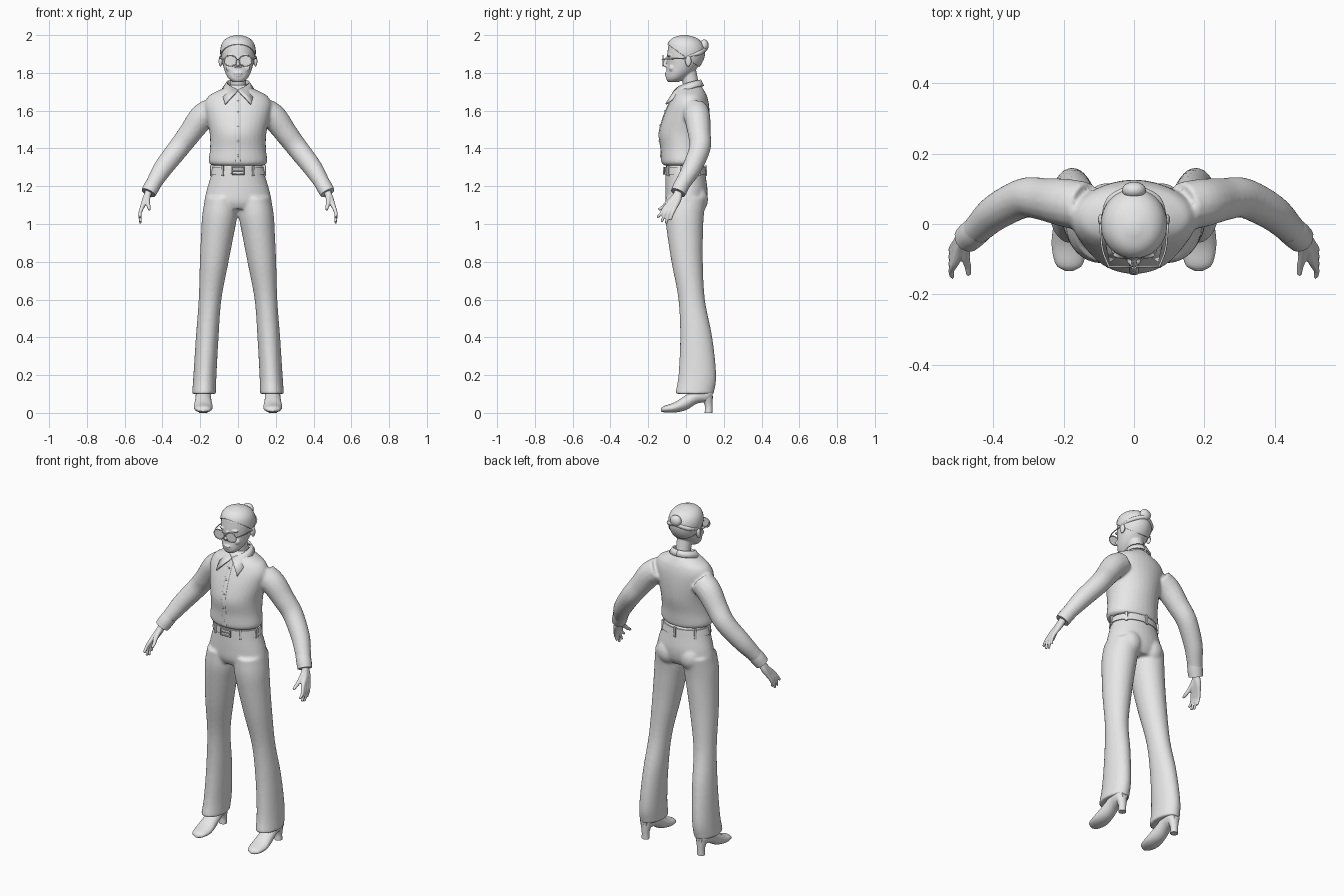
import bpy, bmesh, math
from mathutils import Vector, Matrix

cube = bpy.data.objects.get("Cube")
if cube:
    bpy.data.objects.remove(cube, do_unlink=True)

# One plain clay colour for the whole figure
clay = bpy.data.materials.new("clay_grey")
clay.use_nodes = True
clay.diffuse_color = (.8, .8, .8, 1)
for node in clay.node_tree.nodes:
    if node.type == 'BSDF_PRINCIPLED':
        node.inputs["Base Color"].default_value = clay.diffuse_color
        node.inputs["Roughness"].default_value = .7


def spline(rows, steps=5):
    """Smoothly interpolate rows of numbers."""
    rows = [Vector(r) for r in rows]
    padded = [rows[0] * 2 - rows[1]] + rows + [rows[-1] * 2 - rows[-2]]
    result = []
    for a, b, c, d in zip(padded, padded[1:], padded[2:], padded[3:]):
        for i in range(steps):
            t = i / steps
            result.append(b + (c - a) * (t / 2) + (a * 2 - b * 5 + c * 4 - d) * (t * t / 2)
                          + (b * 3 - a - c * 3 + d) * (t ** 3 / 2))
    return result + [rows[-1]]


def ellipse(centre, u, v, sides):
    angles = [math.tau * i / sides for i in range(sides)]
    return [centre + u * math.cos(a) + v * math.sin(a) for a in angles]


def skin(bm, rings):
    """Join rings of points into a closed, capped body."""
    loops = [[bm.verts.new(p) for p in ring] for ring in rings]
    for a, b in zip(loops, loops[1:]):
        for i in range(len(a)):
            bm.faces.new((a[i - 1], a[i], b[i], b[i - 1]))
    bm.faces.new(loops[0])
    bm.faces.new(loops[-1])


def stack(bm, rows, sides=32, steps=5):
    """Rows are z, x, y, half width, half depth."""
    skin(bm, [ellipse(Vector((x, y, z)), Vector((w, 0, 0)), Vector((0, d, 0)), sides)
              for z, x, y, w, d in spline(rows, steps)])


def tube(bm, rows, sides=16, steps=5, ref=(0, 1, 0)):
    """Rows are x, y, z, radius."""
    rows = spline(rows, steps)
    rings = []
    for i, row in enumerate(rows):
        tangent = (rows[min(i + 1, len(rows) - 1)] - rows[max(i - 1, 0)]).to_3d().normalized()
        u = tangent.cross(Vector(ref)).normalized()
        rings.append(ellipse(row.to_3d(), u * row[3], tangent.cross(u) * row[3], sides))
    skin(bm, rings)


def ball(bm, centre, size):
    matrix = Matrix.Translation(centre) @ Matrix.Diagonal((*size, 1))
    bmesh.ops.create_uvsphere(bm, u_segments=20, v_segments=12, radius=1, matrix=matrix)


def finish(name, bm, mirror=False, voxel=0, thickness=0):
    bmesh.ops.recalc_face_normals(bm, faces=bm.faces)
    for face in bm.faces:
        face.smooth = True
    for edge in bm.edges:
        edge.smooth = edge.calc_face_angle(0) < .8
    mesh = bpy.data.meshes.new(name)
    bm.to_mesh(mesh)
    bm.free()
    mesh.materials.append(clay)
    obj = bpy.data.objects.new(name, mesh)
    bpy.context.collection.objects.link(obj)
    if mirror:
        obj.modifiers.new("mirror", 'MIRROR').use_mirror_merge = False
    if thickness:
        obj.modifiers.new("thickness", 'SOLIDIFY').thickness = thickness
    if voxel:
        remesh = obj.modifiers.new("merge", 'REMESH')
        remesh.mode, remesh.voxel_size, remesh.use_smooth_shade = 'VOXEL', voxel, True
        soften = obj.modifiers.new("soften", 'SMOOTH')
        soften.factor, soften.iterations = .5, 4
    return obj


# Trousers: pelvis, seat and flared legs merged
bm = bmesh.new()
stack(bm, [(1.315, 0, -.005, .128, .102), (1.25, 0, -.002, .145, .107), (1.18, 0, .002, .166, .112),
           (1.12, 0, 0, .178, .108), (1.08, 0, -.002, .17, .09)])
for side in (-1, 1):
    ball(bm, (side * .075, .055, 1.13), (.065, .062, .075))
    stack(bm, [(z, side * x, y, w, d) for z, x, y, w, d in (
        (1.14, .088, 0, .086, .108), (1.05, .096, -.008, .093, .103), (.95, .108, -.005, .087, .095),
        (.8, .126, .006, .076, .083), (.6, .148, .03, .06, .07), (.4, .163, .054, .06, .085),
        (.2, .175, .06, .061, .1), (.1, .18, .045, .063, .102))])
finish("trousers", bm, voxel=.008)

# Shirt: torso and sleeves merged
torso = [(1.31, 0, -.012, .138, .106), (1.33, 0, -.015, .155, .115), (1.4, 0, -.013, .148, .12),
         (1.48, 0, -.01, .15, .132), (1.56, 0, .002, .167, .124), (1.63, 0, .014, .178, .108),
         (1.675, 0, .02, .158, .092), (1.7, 0, .02, .118, .08), (1.72, 0, .02, .075, .068),
         (1.735, 0, .02, .055, .055)]
bm = bmesh.new()
stack(bm, torso)
for side in (-1, 1):
    tube(bm, [(side * x, y, z, r) for x, y, z, r in (
        (.14, .05, 1.6, .07), (.195, .06, 1.56, .069), (.255, .07, 1.48, .061), (.312, .074, 1.405, .057),
        (.39, .035, 1.305, .052), (.435, -.005, 1.235, .044), (.465, -.035, 1.185, .037))])
finish("shirt", bm, voxel=.008)

# Cuffs
bm = bmesh.new()
tube(bm, [(.442, -.014, 1.222, .041), (.458, -.028, 1.195, .042), (.474, -.042, 1.165, .04)])
finish("cuffs", bm, mirror=True)

# Button placket and buttons follow the chest
bm = bmesh.new()
stack(bm, [(z, x, y - d + .001, .013, .004) for z, x, y, w, d in torso[1:-2]], sides=12)
finish("shirt_placket", bm)
bm = bmesh.new()
for z, x, y, w, d in spline(torso, 2)[3:13:2]:
    ball(bm, (0, y - d - .003, z), (.006, .003, .006))
finish("shirt_buttons", bm)

# Collar: a folded strip running from the nape to the front points
bm = bmesh.new()
previous = None
for i in range(17):
    t = i / 16
    high, low = math.pi * t, math.pi * t * .7
    edge = [bm.verts.new((.062 * math.sin(high), .02 + .06 * math.cos(high) - .022 * t ** 4, 1.765 - .055 * t * t)),
            bm.verts.new((.086 * math.sin(low), .02 + .076 * math.cos(low) - .085 * t ** 4, 1.732 - .095 * t ** 4))]
    if previous:
        bm.faces.new((previous[0], edge[0], edge[1], previous[1]))
    previous = edge
finish("collar", bm, mirror=True, thickness=.009)

# Belt, loops and buckle
bm = bmesh.new()
stack(bm, [(1.262, 0, -.003, .148, .111), (1.302, 0, -.005, .138, .108)], steps=1)
finish("belt", bm)
bm = bmesh.new()
for angle in (-125, -55, -10, 40, 90, 140, 190):
    a = math.radians(angle)
    matrix = (Matrix.Translation((.143 * math.cos(a), -.004 + .11 * math.sin(a), 1.281))
              @ Matrix.Rotation(a, 4, 'Z') @ Matrix.Diagonal((.012, .014, .056, 1)))
    bmesh.ops.create_cube(bm, size=1, matrix=matrix)
finish("belt_loops", bm)
bm = bmesh.new()
corners = [(-.032, 1.264), (.032, 1.264), (.032, 1.3), (-.032, 1.3), (-.032, 1.264)]
tube(bm, [(x, -.118, z, .004) for x, z in corners], sides=8, steps=1)
tube(bm, [(-.032, -.119, 1.282, .003), (.03, -.119, 1.282, .003)], sides=8, steps=1)
finish("belt_buckle", bm)

# Hands: each finger starts at the wrist so they merge into a palm
bm = bmesh.new()
for i, tip in enumerate((1.035, 1.01, 1.003, 1.02)):
    knuckle = -.108 + .017 * i
    tube(bm, [(.468, -.037, 1.18, .02), (.49, -.065 + .008 * i, 1.13, .017), (.507, knuckle, 1.09, .012),
              (.519, knuckle - .024 + .003 * i, 1.055, .009), (.516, knuckle - .044 + .006 * i, tip, .007)], sides=12)
tube(bm, [(.478, -.055, 1.15, .016), (.478, -.095, 1.115, .012), (.472, -.122, 1.09, .01),
          (.47, -.145, 1.075, .007)], sides=12)
finish("hands", bm, mirror=True, voxel=.004)

# Head with neck, ears and facial features
skull = [(1.752, 0, -.068, .028, .028), (1.77, 0, -.055, .05, .05), (1.8, 0, -.035, .067, .07),
         (1.84, 0, -.015, .079, .085), (1.88, 0, -.005, .086, .096), (1.92, 0, -.001, .088, .096),
         (1.955, 0, -.004, .079, .086), (1.98, 0, -.008, .055, .06), (1.994, 0, -.01, .014, .016)]
bm = bmesh.new()
stack(bm, skull)
tube(bm, [(0, .032, 1.7, .045), (0, .022, 1.76, .042), (0, .005, 1.83, .045)])
tube(bm, [(0, -.1, 1.88, .008), (0, -.11, 1.86, .008), (0, -.118, 1.838, .011)], sides=12)
ball(bm, (0, -.103, 1.797), (.024, .01, .006))
ball(bm, (0, -.101, 1.785), (.02, .01, .006))
ball(bm, (0, -.084, 1.766), (.022, .017, .014))
for side in (-1, 1):
    ball(bm, (side * .012, -.105, 1.835), (.009, .01, .007))
    ball(bm, (side * .036, -.088, 1.89), (.026, .011, .006))
    ball(bm, (side * .045, -.075, 1.825), (.02, .016, .018))
    ball(bm, (side * .093, .012, 1.862), (.01, .017, .03))
finish("head", bm, voxel=.004)

# Hair: a raised shell of the skull cut along a slanted hairline
bm = bmesh.new()
stack(bm, skull)
bmesh.ops.recalc_face_normals(bm, faces=bm.faces)
bm.normal_update()
for vert, normal in [(v, v.normal.copy()) for v in bm.verts]:
    vert.co += normal * .006
bmesh.ops.bisect_plane(bm, geom=bm.verts[:] + bm.edges[:] + bm.faces[:], plane_co=(0, -.095, 1.95),
                       plane_no=(0, .73, 1), clear_inner=True)
finish("hair", bm, thickness=.006)

# Bun with strands swept back into it
bm = bmesh.new()
ball(bm, (0, .096, 1.945), (.034, .024, .032))
for side in (-1, 1):
    tube(bm, [(side * .088, .015, 1.89, .006), (side * .066, .068, 1.905, .012), (side * .012, .1, 1.925, .012)],
         sides=12, ref=(0, 0, 1))
finish("hair_bun", bm)

# Glasses: frames, lenses, bridge and temples
bm = bmesh.new()
rim = ellipse(Vector((.04, -.122, 1.864)), Vector((.033, 0, 0)), Vector((0, 0, .028)), 24)
tube(bm, [(*p, .003) for p in rim + rim[:1]], sides=8, steps=1)
tube(bm, [(0, -.126, 1.872, .003), (.008, -.124, 1.87, .003)], sides=8, steps=1)
tube(bm, [(.072, -.12, 1.872, .003), (.09, -.07, 1.875, .003), (.097, .015, 1.878, .003)], sides=8, ref=(0, 0, 1))
finish("glasses_frame", bm, mirror=True)
bm = bmesh.new()
skin(bm, [[p + Vector((0, offset, 0)) for p in rim] for offset in (-.001, .001)])
finish("glasses_lenses", bm, mirror=True)

# Shoes with tall heels
bm = bmesh.new()
skin(bm, [ellipse(Vector((.184, y, z)), Vector((w, 0, 0)), Vector((0, 0, h)), 24) for y, z, w, h in spline((
    (-.133, .015, .012, .008), (-.115, .02, .038, .017), (-.06, .029, .05, .027), (0, .055, .045, .04),
    (.06, .09, .04, .04), (.115, .1, .038, .042), (.14, .105, .02, .03)))])
finish("shoes", bm, mirror=True)
bm = bmesh.new()
stack(bm, [(0, .184, .12, .022, .021), (.04, .184, .12, .022, .021), (.09, .184, .11, .035, .032)], sides=20)
finish("shoe_heels", bm, mirror=True)
